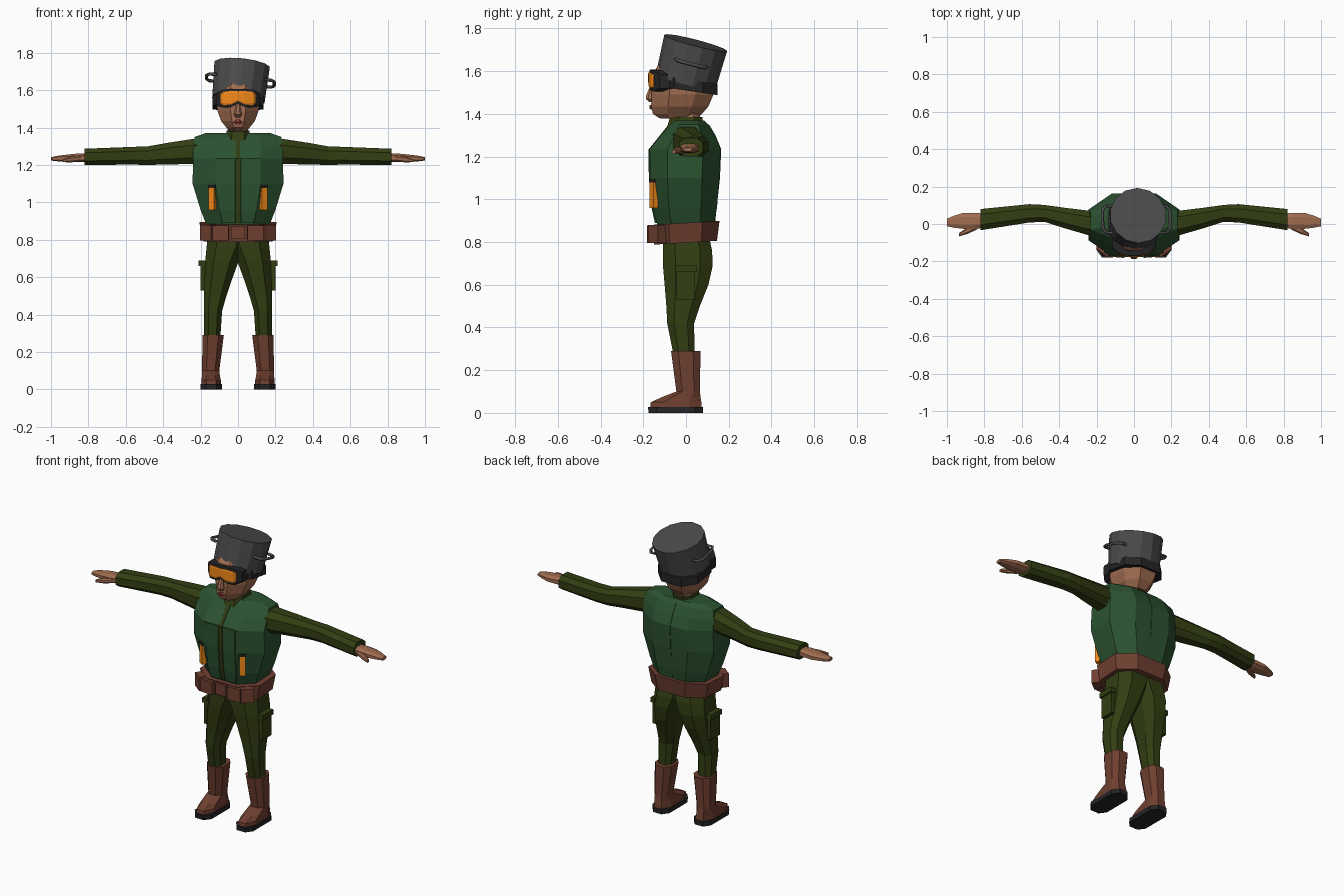
import bpy, bmesh
from math import radians
from mathutils import Matrix, Vector

COL = dict(vest=(.025, .085, .03), cloth=(.032, .048, .006), leather=(.16, .05, .03),
           skin=(.35, .15, .08), orange=(.9, .25, .01), steel=(.07, .07, .07),
           black=(.018, .018, .018), lips=(.3, .05, .04))
MATS = {}
for key, c in COL.items():
    MATS[key] = bpy.data.materials.new(key)
    MATS[key].diffuse_color = (*c, 1)


def finish(name, bm, col, mirror=False):
    bmesh.ops.recalc_face_normals(bm, faces=bm.faces)
    me = bpy.data.meshes.new(name)
    bm.to_mesh(me)
    bm.free()
    me.materials.append(MATS[col])
    ob = bpy.data.objects.new(name, me)
    bpy.context.collection.objects.link(ob)
    if mirror:
        ob.modifiers.new("mirror", 'MIRROR').use_mirror_merge = False
    return ob


def loft(name, secs, col, axis='z', mirror=False, k=.5, f=.5, g=.5, slope=0):
    """Skin eight-sided sections (t, a0, a1, b0, b1) along an axis."""
    unit = [(1, -k), (1, k), (g, 1), (-g, 1), (-1, k), (-1, -k), (-f, -1), (f, -1)]
    bm = bmesh.new()
    rings = []
    for t, a0, a1, b0, b1 in secs:
        ring = []
        for u, v in unit:
            a = (a0 + a1) / 2 + u * (a1 - a0) / 2
            b = (b0 + b1) / 2 + v * (b1 - b0) / 2
            s = t + slope * b
            ring.append(bm.verts.new((a, b, s) if axis == 'z' else (s, a, b)))
        rings.append(ring)
    for p, q in zip(rings, rings[1:]):
        for i in range(8):
            j = (i + 1) % 8
            bm.faces.new((p[i], p[j], q[j], q[i]))
    bm.faces.new(rings[0])
    bm.faces.new(rings[-1])
    return finish(name, bm, col, mirror)


def box(name, loc, size, col, turn=0, mirror=False, tip=0):
    bm = bmesh.new()
    m = (Matrix.Translation(loc) @ Matrix.Rotation(radians(turn), 4, 'Z')
         @ Matrix.Rotation(radians(tip), 4, 'X') @ Matrix.Diagonal((*size, 1)))
    bmesh.ops.create_cube(bm, size=1, matrix=m)
    return finish(name, bm, col, mirror)


# boots and soles
loft("sole", [(0, .085, .2, -.175, .08), (.028, .085, .2, -.178, .08)],
     'black', mirror=True, k=.7)
loft("boot", [(.025, .09, .196, -.168, .074), (.05, .092, .195, -.165, .072),
              (.075, .097, .193, -.11, .068), (.1, .1, .192, -.045, .065),
              (.29, .076, .19, -.07, .068)], 'leather', mirror=True)

# trousers with side pockets
loft("trouser_leg", [(.27, .095, .18, -.058, .04), (.42, .085, .183, -.088, .038),
                     (.5, .062, .182, -.092, .065), (.6, .028, .178, -.1, .105),
                     (.69, -.005, .175, -.108, .125), (.76, -.04, .168, -.108, .122),
                     (.84, -.06, .16, -.105, .105)], 'cloth', mirror=True)
box("cargo_pocket", (.182, -.002, .605), (.036, .09, .15), 'cloth', mirror=True)
box("pocket_flap", (.188, -.002, .675), (.044, .1, .03), 'cloth', mirror=True)

# belt with pouches
loft("belt", [(.797, -.188, .188, -.15, .145), (.89, -.205, .205, -.16, .157)],
     'leather', slope=.06)
box("belt_pouch", (.092, -.158, .836), (.085, .04, .082), 'leather', turn=5, mirror=True)
box("side_pouch", (.158, -.134, .838), (.075, .05, .084), 'leather', turn=38, mirror=True)
box("buckle", (0, -.16, .84), (.07, .024, .07), 'leather')

# padded vest
loft("vest", [(.87, -.165, .165, -.132, .13), (.96, -.2, .2, -.155, .145),
              (1.1, -.243, .243, -.168, .156), (1.235, -.24, .24, -.17, .162),
              (1.3, -.24, .24, -.118, .135), (1.35, -.232, .232, -.075, .105),
              (1.37, -.175, .175, -.05, .085)], 'vest')
FRONT = [(.89, -.14), (.96, -.155), (1.1, -.168), (1.235, -.17)]
loft("front_panel", [(z, .014, .085 if z < .9 else .1, y - .006, y + .03) for z, y in FRONT],
     'vest', mirror=True, k=.9, f=.95, g=.95)
loft("zip_strip", [(z, -.011, .011, y - .004, y + .03) for z, y in FRONT
                   + [(1.3, -.118), (1.35, -.078)]], 'cloth', k=.9, f=.9, g=.9)
loft("back_seam", [(z, -.006, .006, y - .02, y + .003) for z, y in
                   [(.89, .133), (1.1, .156), (1.235, .162), (1.3, .135), (1.35, .105)]],
     'vest', k=.9, f=.9, g=.9)
box("chest_light", (.136, -.15, 1.02), (.034, .026, .12), 'orange', turn=30, mirror=True)
box("light_cap", (.136, -.15, 1.085), (.042, .03, .014), 'black', turn=30, mirror=True)

# collar
loft("collar", [(1.28, -.05, .05, -.115, .06), (1.34, -.07, .07, -.088, .075),
                (1.385, -.06, .06, -.075, .078)], 'cloth')

# sleeves
loft("sleeve", [(.17, -.065, .075, 1.205, 1.345), (.25, -.058, .072, 1.205, 1.338),
                (.38, -.02, .088, 1.203, 1.318), (.48, .012, .102, 1.2, 1.3),
                (.56, .008, .106, 1.202, 1.297), (.82, -.033, .08, 1.2, 1.287)],
     'cloth', axis='x', mirror=True)

# hands
loft("hand", [(.8, -.018, .055, 1.218, 1.262), (.85, -.028, .06, 1.215, 1.262),
              (.91, -.026, .06, 1.216, 1.256), (.96, -.02, .045, 1.219, 1.25),
              (1.0, -.012, .028, 1.224, 1.242)], 'skin', axis='x', mirror=True)
loft("thumb", [(.84, -.03, .01, 1.22, 1.25), (.89, -.053, -.018, 1.214, 1.244),
               (.935, -.066, -.048, 1.215, 1.232)], 'skin', axis='x', mirror=True)

# neck and head
loft("neck", [(1.3, -.05, .05, -.055, .06), (1.45, -.055, .055, -.06, .07)], 'skin')
loft("head", [(1.378, -.045, .045, -.12, .05), (1.4, -.062, .062, -.155, .075),
              (1.435, -.09, .09, -.163, .105), (1.49, -.11, .11, -.162, .128),
              (1.56, -.115, .115, -.158, .132), (1.615, -.11, .11, -.14, .13),
              (1.66, -.08, .08, -.1, .1)], 'skin', f=.36, k=.42)
loft("nose", [(1.455, -.012, .012, -.17, -.14), (1.47, -.022, .022, -.188, -.14),
              (1.485, -.018, .018, -.187, -.14), (1.54, -.009, .009, -.165, -.14)], 'skin')
loft("mouth", [(1.42, -.012, .012, -.166, -.14), (1.43, -.023, .023, -.172, -.14),
               (1.442, -.012, .012, -.17, -.14)], 'lips')


# goggles: frame and lens bent around the face
def visor(name, half, col):
    secs = [(-x, *r) for x, *r in half[::-1]] + half[1:]
    loft(name, secs, col, axis='x', k=.75, f=.9, g=.9)


visor("goggle_frame", [(0, -.172, -.12, 1.528, 1.606), (.035, -.17, -.12, 1.51, 1.608),
                       (.085, -.158, -.09, 1.506, 1.602), (.118, -.125, -.06, 1.52, 1.585)],
      'black')
visor("goggle_lens", [(0, -.177, -.13, 1.542, 1.594), (.035, -.175, -.13, 1.524, 1.596),
                      (.082, -.164, -.1, 1.52, 1.59), (.093, -.153, -.1, 1.53, 1.58)],
      'orange')
loft("goggle_strap", [(1.51, -.136, .136, -.125, .148), (1.562, -.136, .136, -.125, .148)],
     'black', slope=-.15)

# tilted cooking pot worn as a helmet
POSE = (Matrix.Translation((.012, .022, 1.642)) @ Matrix.Rotation(radians(6), 4, 'Y')
        @ Matrix.Rotation(radians(-14.5), 4, 'X'))
bm = bmesh.new()
bmesh.ops.create_cone(bm, cap_ends=True, segments=14, radius1=.144, radius2=.152, depth=.188)
bmesh.ops.delete(bm, geom=[f for f in bm.faces if f.normal.z < -.9], context='FACES')
pot = finish("pot", bm, 'steel')
pot.matrix_world = POSE
wall = pot.modifiers.new("wall", 'SOLIDIFY')
wall.thickness, wall.offset = .008, -1

# pot handles
for s, side in ((1, "right"), (-1, "left")):
    cu = bpy.data.curves.new("pot_handle_" + side, 'CURVE')
    cu.dimensions = '3D'
    cu.bevel_depth, cu.bevel_resolution, cu.use_fill_caps = .009, 0, True
    sp = cu.splines.new('POLY')
    path = [(.13, -.075), (.165, -.072), (.182, -.045), (.182, .045), (.165, .072), (.13, .075)]
    sp.points.add(len(path) - 1)
    for p, (x, y) in zip(sp.points, path):
        p.co = (s * x, y, .01, 1)
    cu.materials.append(MATS['steel'])
    ob = bpy.data.objects.new("pot_handle_" + side, cu)
    bpy.context.collection.objects.link(ob)
    ob.matrix_world = POSE
